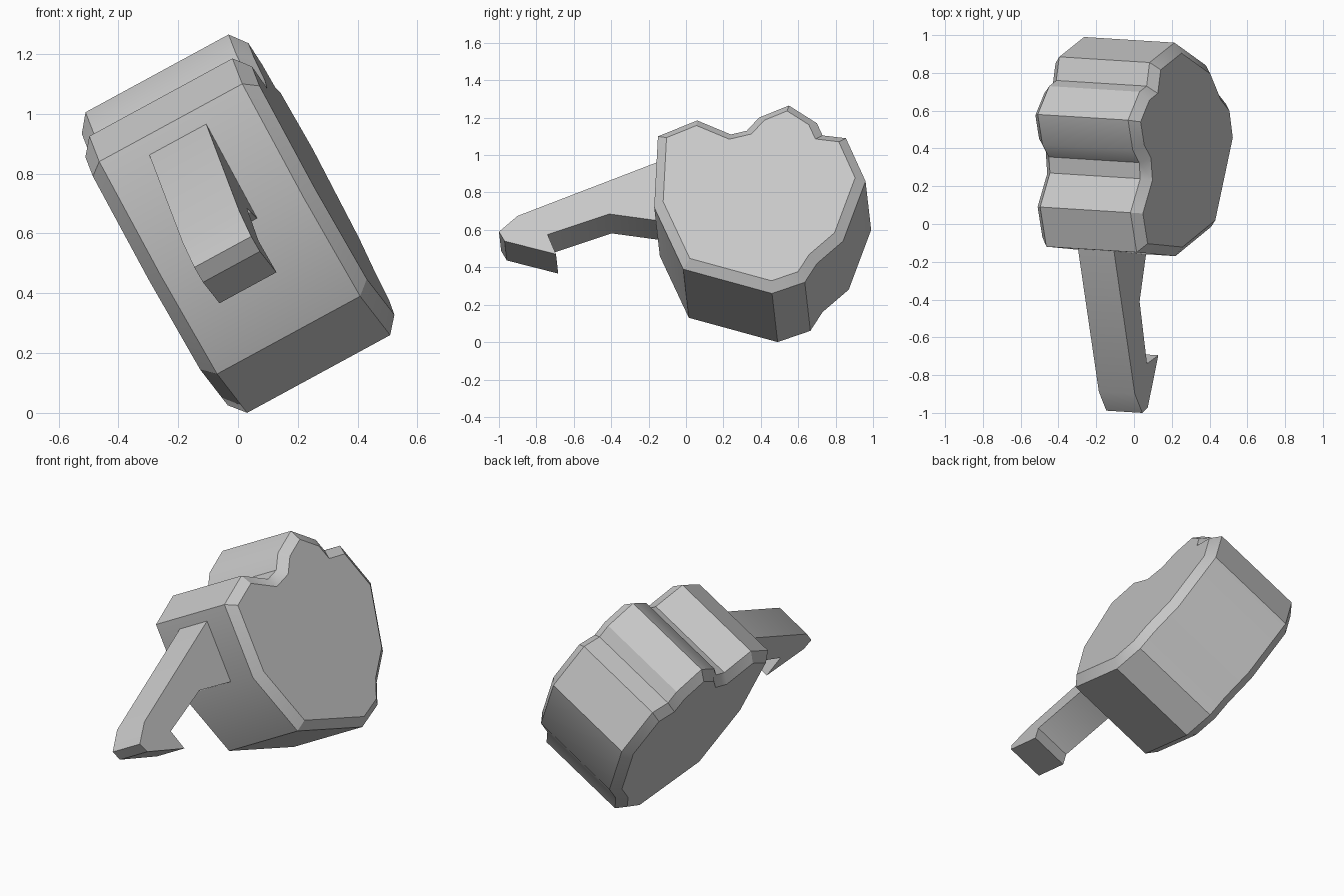
import bpy, bmesh, math
from mathutils import Vector

cube = bpy.data.objects.get("Cube")
if cube:
    bpy.data.objects.remove(cube, do_unlink=True)

# Tilted axis along which both parts are extruded
AXIS = Vector((0.878, -0.055, 0.477)).normalized()

grey = bpy.data.materials.new("light_grey")
grey.use_nodes = True
grey.diffuse_color = (0.58, 0.58, 0.58, 1)
grey.node_tree.nodes["Principled BSDF"].inputs["Base Color"].default_value = (0.58, 0.58, 0.58, 1)


def on_plane(y, z, depth):
    """Point with the given y and z on the plane across the axis."""
    return Vector(((depth - AXIS.y * y - AXIS.z * z) / AXIS.x, y, z))


def extruded_part(name, profile, depth, width, inset=0, rise=0):
    bm = bmesh.new()
    near = bm.faces.new([bm.verts.new(on_plane(y, z, depth)) for y, z in profile])
    result = bmesh.ops.extrude_face_region(bm, geom=[near], use_keep_orig=True)
    verts = [g for g in result["geom"] if isinstance(g, bmesh.types.BMVert)]
    bmesh.ops.translate(bm, verts=verts, vec=-AXIS * width)
    bmesh.ops.recalc_face_normals(bm, faces=bm.faces[:])
    # Chamfered rims around both caps
    if inset:
        for cap in [f for f in bm.faces if len(f.verts) == len(profile)]:
            bmesh.ops.inset_region(bm, faces=[cap], thickness=inset, depth=rise,
                                   use_even_offset=True, use_boundary=True)
    mesh = bpy.data.meshes.new(name)
    bm.to_mesh(mesh)
    bm.free()
    mesh.materials.append(grey)
    obj = bpy.data.objects.new(name, mesh)
    bpy.context.collection.objects.link(obj)
    bpy.ops.object.select_all(action="DESELECT")
    obj.select_set(True)
    bpy.context.view_layer.objects.active = obj
    bpy.ops.object.shade_smooth_by_angle(angle=math.radians(30))
    return obj


# Lobed body outline, as y and z of the near rim
body = [(-0.15, 1.10), (0.06, 1.185), (0.24, 1.11), (0.325, 1.13), (0.39, 1.2),
        (0.55, 1.265), (0.70, 1.17), (0.73, 1.105), (0.855, 1.09), (0.96, 0.86),
        (0.84, 0.54), (0.70, 0.42), (0.635, 0.32), (0.46, 0.26), (-0.015, 0.39),
        (-0.17, 0.72)]
extruded_part("body", body, 0.545, 0.545, 0.05, 0.045)

# Hooked arm reaching forward from the body
arm = [(-0.08, 0.99), (-0.90, 0.675), (-1.0, 0.59), (-0.97, 0.54),
       (-0.695, 0.47), (-0.74, 0.575), (-0.41, 0.685), (-0.08, 0.64)]
extruded_part("hooked_arm", arm, 0.375, 0.217)
